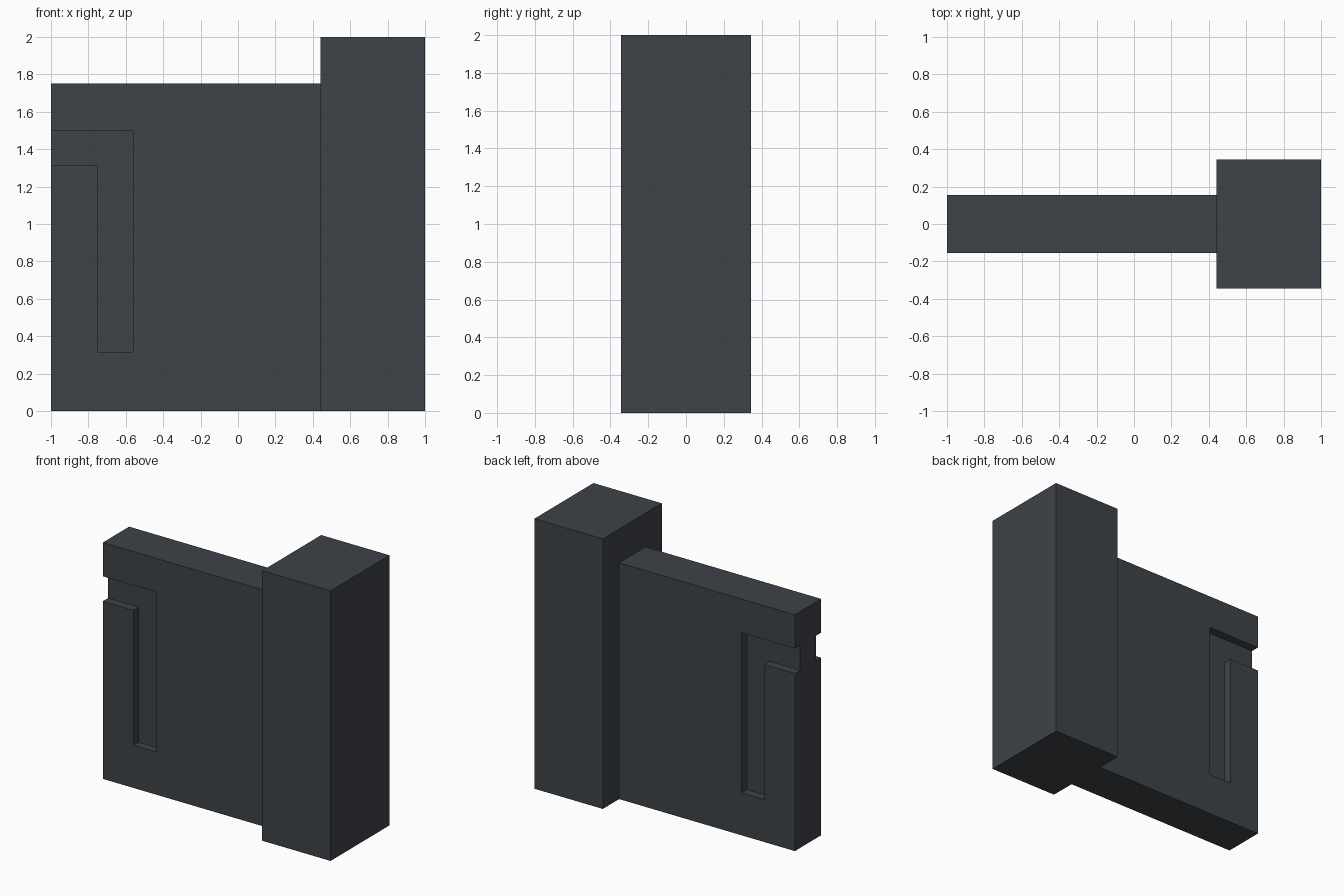
import bpy
import bmesh

cube = bpy.data.objects.get("Cube")
if cube:
    bpy.data.objects.remove(cube, do_unlink=True)

# Single dark slate colour
slate = bpy.data.materials.new("dark slate")
slate.use_nodes = True
colour = (0.048, 0.056, 0.066, 1.0)
slate.diffuse_color = colour
bsdf = next(n for n in slate.node_tree.nodes if n.type == 'BSDF_PRINCIPLED')
bsdf.inputs["Base Color"].default_value = colour


def prism(name, profile, y0, y1):
    """Extrude an (x, z) profile from y0 to y1."""
    bm = bmesh.new()
    face = bm.faces.new([bm.verts.new((x, y0, z)) for x, z in profile])
    ext = bmesh.ops.extrude_face_region(bm, geom=[face])
    moved = [v for v in ext["geom"] if isinstance(v, bmesh.types.BMVert)]
    bmesh.ops.translate(bm, vec=(0, y1 - y0, 0), verts=moved)
    bmesh.ops.recalc_face_normals(bm, faces=bm.faces)
    mesh = bpy.data.meshes.new(name)
    bm.to_mesh(mesh)
    bm.free()
    mesh.materials.append(slate)
    obj = bpy.data.objects.new(name, mesh)
    bpy.context.collection.objects.link(obj)
    return obj


def rect(x0, x1, z0, z1):
    return [(x0, z0), (x1, z0), (x1, z1), (x0, z1)]


# Tall end post and thinner wall panel
prism("end_post", rect(0.44, 1.0, 0.0, 2.0), -0.345, 0.345)
HALF = 0.154
wall = prism("wall_panel", rect(-1.0, 0.44, 0.0, 1.75), -HALF, HALF)

# L-shaped groove on both faces, open at the free end
DEPTH = 0.0625
groove = [(-1.1, 1.5), (-0.5625, 1.5), (-0.5625, 0.315),
          (-0.75, 0.315), (-0.75, 1.315), (-1.1, 1.315)]
cutters = []
for side, label in ((-1, "front"), (1, "back")):
    cutter = prism(label + "_groove_cutter", groove,
                   side * (HALF - DEPTH), side * (HALF + 0.1))
    cutter.hide_render = True
    mod = wall.modifiers.new(label + "_groove", 'BOOLEAN')
    mod.operation = 'DIFFERENCE'
    mod.solver = 'EXACT'
    mod.object = cutter
    cutters.append(cutter)

# Bake the cuts into the panel and remove the cutters
bpy.context.view_layer.update()
graph = bpy.context.evaluated_depsgraph_get()
carved = bpy.data.meshes.new_from_object(wall.evaluated_get(graph))
wall.modifiers.clear()
wall.data = carved
carved.name = "wall_panel"
for cutter in cutters:
    bpy.data.objects.remove(cutter, do_unlink=True)
